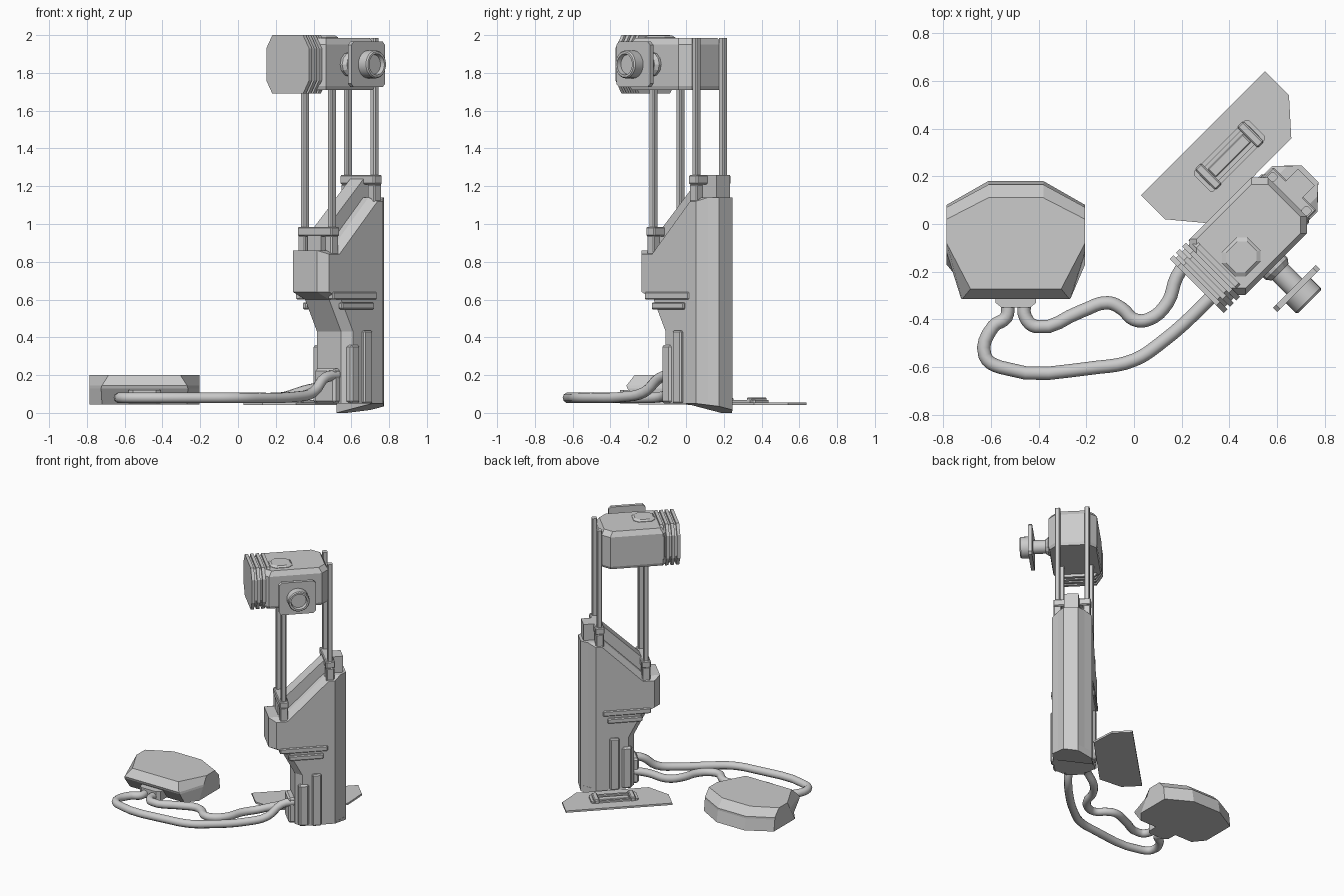
import bpy, bmesh, math

if "Cube" in bpy.data.objects:
    bpy.data.objects.remove(bpy.data.objects["Cube"])

S = math.sqrt(0.5)
VC = 0.372                      # centre plane of the tower (v axis)


def world(p):
    """Tower frame: u runs diagonally to the back right, v to the front right."""
    u, v, z = p
    return ((u + v) * S, (u - v) * S, z)


def loft(name, rings, local=True, smooth=False, closed=False):
    bm = bmesh.new()
    rs = [[bm.verts.new(world(p) if local else p) for p in r] for r in rings]
    n = len(rs[0])
    pairs = list(zip(rs, rs[1:])) + ([(rs[-1], rs[0])] if closed else [])
    for a, b in pairs:
        for i in range(n):
            j = (i + 1) % n
            bm.faces.new((a[i], a[j], b[j], b[i]))
    if not closed:
        bm.faces.new(rs[0])
        bm.faces.new(rs[-1])
    bmesh.ops.recalc_face_normals(bm, faces=bm.faces[:])
    me = bpy.data.meshes.new(name)
    bm.to_mesh(me)
    bm.free()
    ob = bpy.data.objects.new(name, me)
    bpy.context.collection.objects.link(ob)
    if smooth:
        bpy.ops.object.select_all(action='DESELECT')
        ob.select_set(True)
        bpy.context.view_layer.objects.active = ob
        bpy.ops.object.shade_smooth_by_angle(angle=math.radians(35))
    return ob


def prism(name, pts, axis, a, b):
    """Extrude a 2D outline along u (0), v (1) or z (2)."""
    def ring(t):
        return [tuple(p[:axis]) + (t,) + tuple(p[axis:]) for p in pts]
    return loft(name, [ring(a), ring(b)])


def box(name, u, v, z, bevel=0.0):
    ob = prism(name, [(u[0], v[0]), (u[1], v[0]), (u[1], v[1]), (u[0], v[1])], 2, *z)
    if bevel:
        m = ob.modifiers.new("bevel", 'BEVEL')
        m.width, m.segments = bevel, 1
    return ob


def oct_rect(a0, a1, b0, b1, c, d=None):
    d = c if d is None else d
    return [(a0 + c, b0), (a1 - c, b0), (a1, b0 + d), (a1, b1 - d),
            (a1 - c, b1), (a0 + c, b1), (a0, b1 - d), (a0, b0 + d)]


def turned(name, cu, cz, profile, n=24, smooth=True):
    """Round part along v from (radius, v) pairs."""
    rings = [[(cu + r * math.cos(2 * math.pi * i / n), v,
               cz + r * math.sin(2 * math.pi * i / n)) for i in range(n)]
             for r, v in profile]
    return loft(name, rings, smooth=smooth)


def hose(name, pts, r=0.028):
    cu = bpy.data.curves.new(name, 'CURVE')
    cu.dimensions = '3D'
    cu.bevel_depth, cu.bevel_resolution, cu.resolution_u = r, 3, 4
    cu.use_fill_caps = True
    sp = cu.splines.new('BEZIER')
    sp.bezier_points.add(len(pts) - 1)
    for b, p in zip(sp.bezier_points, pts):
        b.co = p
        b.handle_left_type = b.handle_right_type = 'AUTO'
    bpy.context.collection.objects.link(bpy.data.objects.new(name, cu))


# tower body: side profile lofted across the width, with chamfered corners
def body(front, back, drop):
    return [(.13 + front, .64), (.13 + front, .86 - drop), (.23 + front / 2, .86 - drop),
            (.515 + front / 2, 1.14 - drop), (back, 1.14 - drop), (back, .05),
            (.31 + front, .05), (.31 + front, .43), (.22 + front, .60)]


half = [(-.135, .045, .58, .02), (-.09, 0, .625, 0), (-.05, 0, .67, 0)]
sections = half + [(-a, b, c, d) for a, b, c, d in reversed(half)]
loft("tower_body", [[(u, VC + o, z) for u, z in body(f, b, d)] for o, f, b, d in sections])

# wedge foot under the back of the tower
foot = [(.50, .237), (.58, .237), (.67, .322), (.67, .422), (.58, .507), (.50, .507)]
loft("tower_foot", [[(u, v, .06) for u, v in foot],
                    [(u, v, .05 * (v - .237) / .27) for u, v in foot]])

# raised central spine
prism("spine", [(.20, .84), (.20, .95), (.25, .985), (.54, 1.26), (.65, 1.26),
                (.65, 1.10), (.50, 1.08), (.26, .84)], 1, VC - .05, VC + .05)

# side details on both faces of the tower
for s, tag in ((-1, "left"), (1, "right")):
    def side(d0, d1):
        return sorted((VC + s * d0, VC + s * d1))
    box("lower_rib_" + tag, (.42, .485), side(.12, .155), (.05, .435), .008)
    box("side_guard_" + tag, (.33, .40), side(.09, .147), (.05, .36), .012)
    box("vent_bar_" + tag, (.26, .50), side(.12, .150), (.548, .585), .006)
    box("vent_shelf_" + tag, (.20, .53), side(.10, .142), (.60, .64), .006)
    # posts with sockets
    v = VC + s * .1
    for u, z0, z1, zc, pos in ((.23, .85, 1.73, .94, "front"), (.55, 1.12, 1.985, 1.21, "back")):
        prism("post_%s_%s" % (pos, tag), oct_rect(u - .018, u + .018, v - .018, v + .018, .006), 2, z0, z1)
        box("socket_%s_%s" % (pos, tag), (u - .028, u + .028), (v - .026, v + .026), (z0 - .03, zc), .006)
for u, zc, pos in ((.23, .935, "front"), (.55, 1.21, "back")):
    box("crossbar_" + pos, (u - .032, u + .032), (VC - .128, VC + .128), (zc, zc + .05), .006)

# head housing
def head_ring(i, z):
    return [(u, v, z) for u, v in oct_rect(.07 + i, .535 - i, .21 + i, .54 - i, .05)]


loft("head_housing", [head_ring(.006, 1.71), head_ring(0, 1.73), head_ring(0, 1.95), head_ring(.02, 1.985)])
lid = [oct_rect(.145 + i, .295 - i, .345 + i, .485 - i, .03) for i in (0, .012)]
loft("top_hatch", [[(u, v, z) for u, v in lid[k]] for k, z in ((0, 1.98), (0, 1.988), (1, 1.998))])

# cooling fins on the nose of the head
prism("fin_core", oct_rect(.225, .515, 1.705, 1.985, .045, .065), 0, .01, .13)
for i in range(4):
    u = .002 + i * .037
    prism("cooling_fin_%d" % i, oct_rect(.21, .53, 1.69, 2.0, .045, .07), 0, u, u + .022)

# lens assembly
LU, LZ = .29, 1.845
turned("lens_collar", LU, LZ, [(.065, .53), (.065, .555), (.05, .575)], 12, False)
turned("lens_shaft", LU, LZ, [(.047, .53), (.047, .67)])
prism("lens_plate", oct_rect(LU - .127, LU + .127, 1.725, 1.965, .018), 1, .660, .685)
turned("lens_barrel", LU, LZ, [(.074, .68), (.074, .742), (.068, .75), (.056, .75), (.052, .725)])

# base pod
def pod_ring(right, z):
    pts = right + [(-x, y) for x, y in reversed(right)]
    return [(x - .495, y, z) for x, y in pts]


loft("base_pod", [pod_ring([(.115, .18), (.29, .08), (.29, -.17), (.225, -.25)], .045),
                  pod_ring([(.115, .165), (.29, .07), (.29, -.12), (.230, -.31)], .130),
                  pod_ring([(.115, .165), (.29, .07), (.29, -.11), (.225, -.315)], .145),
                  pod_ring([(.115, .11), (.29, .02), (.29, -.08), (.19, -.272)], .20)], local=False)
c = [(-.58, -.24), (-.41, -.24), (-.41, -.33), (-.435, -.35), (-.555, -.35), (-.58, -.33)]
loft("pod_connector", [[(x, y, z) for x, y in c] for z in (.05, .12)], local=False)

# hoses between pod and tower
hose("outer_hose", [(-.53, -.33, .08), (-.535, -.39, .08), (-.59, -.43, .08), (-.625, -.55, .08),
                    (-.56, -.60, .08), (-.15, -.60, .08), (0, -.57, .08), (.11, -.50, .08),
                    (.30, -.33, .085), (.40, -.22, .11), (.46, -.14, .185), (.55, -.06, .205)])
hose("inner_hose", [(-.46, -.33, .08), (-.455, -.39, .08), (-.41, -.43, .08), (-.22, -.365, .08),
                    (-.11, -.33, .08), (-.05, -.355, .08), (0, -.40, .08), (.06, -.40, .08),
                    (.14, -.33, .08), (.18, -.22, .08), (.25, -.13, .085), (.36, -.07, .12), (.46, 0, .14)])
box("hose_socket", (.27, .34), (.30, .45), (.05, .235), .012)

# ground plate with a clasp
plate = [(.106, -.064), (.106, .078), (.22, .215), (.72, .212), (.84, .078), (.84, -.064)]
prism("ground_plate", plate, 2, .042, .056)
rim = [oct_rect(.34 - o, .63 + o, .08 - .04 - o, .08 + .04 + o, .01) for o in (0, .018)]
loft("clasp_frame", [[(u, v, z) for u, v in rim[k]] for k, z in
                     ((1, .05), (1, .068), (0, .068), (0, .05))], closed=True)
for i, u in enumerate((.36, .61)):
    box("clasp_bar_%d" % i, (u - .018, u + .018), (.018, .142), (.05, .082), .006)
box("clasp_core", (.38, .59), (.055, .105), (.05, .064), .005)
